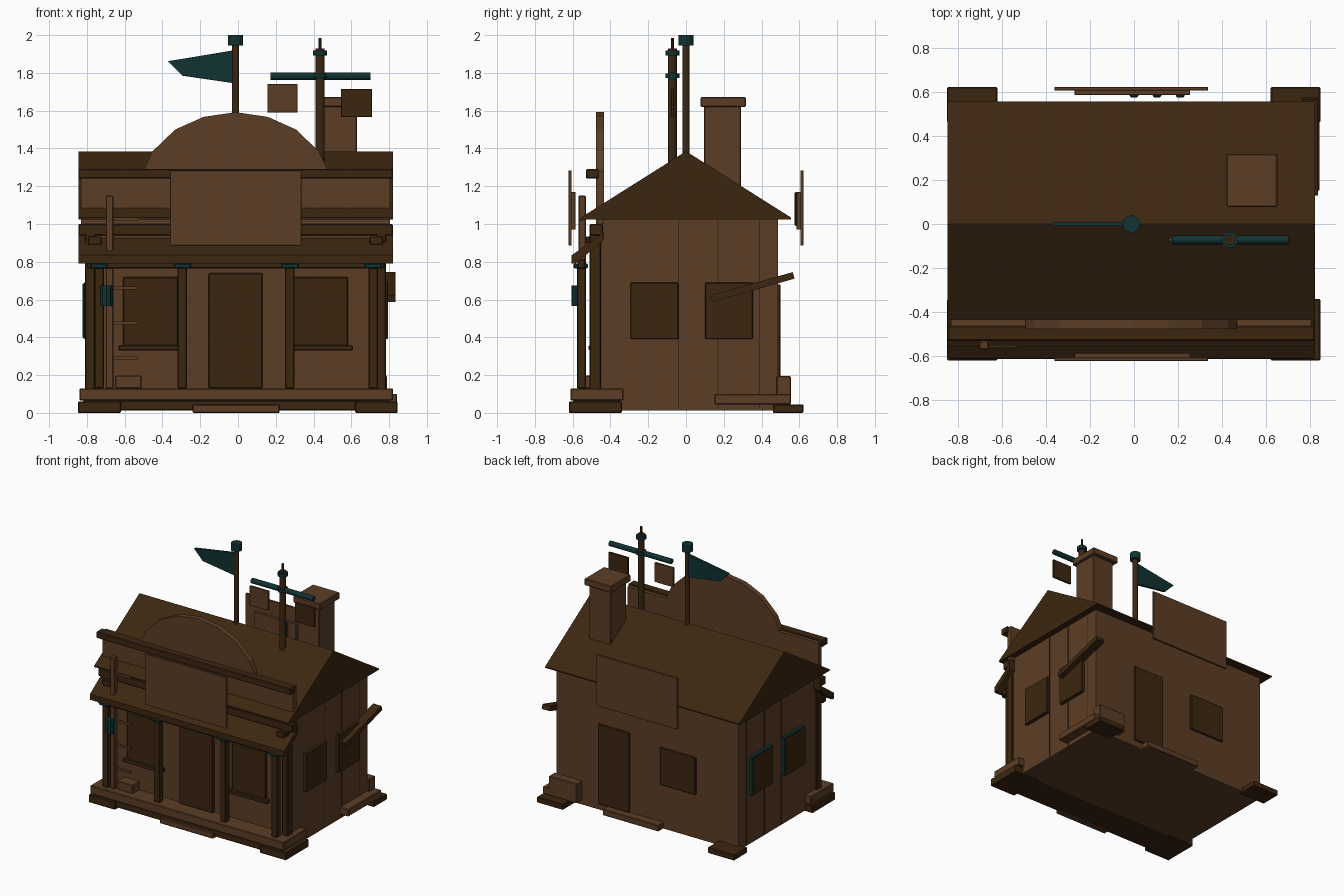
import bpy, bmesh, math
from mathutils import Vector

def mat(name, c):
    m = bpy.data.materials.new(name)
    m.diffuse_color = (*c, 1)
    return m

LIGHT = mat("light_wood", (0.107, 0.048, 0.0194))
DARK = mat("dark_wood", (0.045, 0.0194, 0.0052))
TEAL = mat("dark_teal", (0.0052, 0.032, 0.032))
CX = -0.0125  # the house centre line

def finish(name, bm, m, bevel=0.0):
    bmesh.ops.recalc_face_normals(bm, faces=bm.faces[:])
    me = bpy.data.meshes.new(name)
    bm.to_mesh(me)
    bm.free()
    me.materials.append(m)
    ob = bpy.data.objects.new(name, me)
    bpy.context.collection.objects.link(ob)
    if bevel:
        mod = ob.modifiers.new("edge", 'BEVEL')
        mod.width = bevel
        mod.segments = 1
    return ob

def box(name, x, y, z, m, bevel=0.005):
    bm = bmesh.new()
    bmesh.ops.create_cube(bm, size=1)
    for v in bm.verts:
        v.co = Vector([(r[0] + r[1]) / 2 + c * (r[1] - r[0]) for r, c in zip((x, y, z), v.co)])
    return finish(name, bm, m, bevel)

def prism(name, pts, axis, a, b, m):
    """Extrude a 2D outline along x (points are y,z) or y (points are x,z)."""
    bm = bmesh.new()
    put = (lambda p, t: (t, p[0], p[1])) if axis == 'x' else (lambda p, t: (p[0], t, p[1]))
    f = bm.faces.new([bm.verts.new(put(p, a)) for p in pts])
    r = bmesh.ops.extrude_face_region(bm, geom=[f])
    d = Vector((b - a, 0, 0)) if axis == 'x' else Vector((0, b - a, 0))
    bmesh.ops.translate(bm, vec=d, verts=[g for g in r['geom'] if isinstance(g, bmesh.types.BMVert)])
    return finish(name, bm, m)

def rod(name, x, y, z0, z1, r, m, n=12):
    bm = bmesh.new()
    bmesh.ops.create_cone(bm, cap_ends=True, segments=n, radius1=r, radius2=r, depth=z1 - z0)
    bmesh.ops.translate(bm, vec=(x, y, (z0 + z1) / 2), verts=bm.verts[:])
    return finish(name, bm, m)

# Main body and roof
box("walls", (-0.79, 0.77), (-0.476, 0.487), (0.012, 1.035), LIGHT, 0)
prism("gable_roof", [(-0.555, 1.025), (0.555, 1.025), (0.555, 1.035), (0, 1.385), (-0.555, 1.035)],
      'x', -0.845, 0.82, DARK)
for i, y in enumerate((-0.04, 0.17, 0.39)):
    for s, x in (("left", -0.791), ("right", 0.771)):
        box(f"{s}_plank_seam_{i}", (x - 0.002, x + 0.002), (y - 0.003, y + 0.003), (0.02, 1.02), DARK, 0)

# False front with arched top
arch = [(0.48, 1.30), (0.44, 1.385), (0.32, 1.50), (0.17, 1.567), (0, 1.592)]
outline = [(-0.818, 1.0), (0.818, 1.0), (0.818, 1.28), (0.48, 1.28)] + arch
outline += [(-x, z) for x, z in arch[-2::-1]] + [(-0.48, 1.28), (-0.818, 1.28)]
prism("false_front", [(x + CX, z) for x, z in outline], 'y', -0.476, -0.434, LIGHT)
box("upper_cornice", (-0.845, 0.82), (-0.53, -0.462), (1.24, 1.29), DARK)
box("lower_cornice", (-0.845, 0.82), (-0.51, -0.44), (0.94, 1.0), DARK)
for s in (-1, 1):
    box("corner_post", sorted((CX + s * 0.745, CX + s * 0.797)), (-0.51, -0.45), (0.1, 1.0), DARK)

# Porch roof, posts and deck
prism("porch_awning", [(-0.435, 0.915), (-0.435, 0.955), (-0.605, 0.835), (-0.605, 0.79), (-0.585, 0.79)],
      'x', -0.845, 0.82, DARK)
box("porch_beam", (-0.80, 0.775), (-0.575, -0.535), (0.765, 0.815), DARK)
for x in (-0.735, -0.295, 0.275, 0.715):
    box("porch_post", (x - 0.025, x + 0.025), (-0.578, -0.53), (0.13, 0.77), DARK)
    box("post_capital", (x - 0.045, x + 0.045), (-0.595, -0.52), (0.765, 0.79), TEAL)
for s in (-1, 1):
    x = CX + s * 0.745
    box("awning_block", (x - 0.035, x + 0.035), (-0.53, -0.46), (0.89, 0.935), DARK)
box("porch_deck", (-0.84, 0.82), (-0.612, -0.33), (0.065, 0.13), LIGHT)
box("porch_sill", (-0.82, 0.80), (-0.60, -0.35), (0.012, 0.066), DARK)
box("front_step", (-0.24, 0.22), (-0.62, -0.58), (0, 0.045), LIGHT)
for x in ((-0.848, -0.62), (0.62, 0.845)):
    box("front_foot", x, (-0.62, -0.34), (0, 0.06), DARK)
    box("back_foot", x, (0.46, 0.622), (0, 0.045), DARK)

# Doors and windows
box("front_door", (-0.155, 0.13), (-0.50, -0.47), (0.13, 0.74), DARK)
box("back_door", (0.14, 0.41), (0.48, 0.50), (0.06, 0.68), DARK)
box("back_window", (-0.43, -0.125), (0.48, 0.50), (0.35, 0.64), DARK)
for s in (-1, 1):
    c = CX + s * 0.45
    box("front_window", (c - 0.145, c + 0.145), (-0.495, -0.47), (0.35, 0.72), DARK)
    box("window_sill", (c - 0.17, c + 0.17), (-0.515, -0.47), (0.33, 0.36), DARK)
for y in ((-0.295, -0.04), (0.1, 0.355)):
    box("right_window", (0.76, 0.795), y, (0.39, 0.69), DARK)
    box("left_window_frame", (-0.818, -0.78), y, (0.39, 0.69), TEAL)
    box("left_window_pane", (-0.822, -0.81), (y[0] + 0.008, y[1] - 0.008), (0.398, 0.682), DARK, 0)

# Front and back signs
for n, s in (("front", -1), ("back", 1)):
    box(n + "_sign", (-0.36, 0.335), sorted((s * 0.605, s * 0.622)), (0.887, 1.283), LIGHT, 0.002)
    box(n + "_sign_backing", (-0.27, 0.255), sorted((s * 0.585, s * 0.607)), (0.97, 1.17), LIGHT, 0.002)
for x in (0.0, 0.105, 0.21):
    box("back_sign_stud", (x - 0.02, x + 0.02), (0.575, 0.59), (0.99, 1.17), TEAL, 0.006)

# Chimney
box("chimney", (0.445, 0.63), (0.095, 0.29), (1.15, 1.63), LIGHT)
box("chimney_cap", (0.42, 0.65), (0.077, 0.317), (1.62, 1.672), LIGHT)

# Flag
rod("flag_pole", -0.0125, 0, 1.35, 1.95, 0.019, DARK)
rod("flag_pole_cap", -0.0125, 0, 1.945, 2.0, 0.04, TEAL)
prism("flag", [(-0.02, 1.92), (-0.37, 1.862), (-0.295, 1.785), (-0.02, 1.745)], 'y', -0.01, 0.01, TEAL)

# Signal mast with crossbar and hanging panels
rod("mast", 0.435, -0.072, 1.28, 1.93, 0.024, DARK)
rod("mast_tip", 0.435, -0.072, 1.92, 1.985, 0.008, DARK, 8)
for z in (1.785, 1.905):
    rod("mast_collar", 0.435, -0.072, z - 0.013, z + 0.013, 0.037, TEAL)
bar = rod("mast_crossbar", 0, 0, -0.265, 0.265, 0.02, TEAL)
bar.rotation_euler = (0, math.pi / 2, 0)
bar.location = (0.437, -0.072, 1.783)
box("light_hanging_panel", (0.155, 0.315), (-0.08, -0.064), (1.59, 1.74), LIGHT, 0.002)
box("dark_hanging_panel", (0.545, 0.71), (-0.08, -0.064), (1.567, 1.715), DARK, 0.002)

# Rung pole, lantern and crate on the porch
box("rung_pole", (-0.70, -0.66), (-0.57, -0.53), (0.13, 1.15), LIGHT)
for z in (0.29, 0.475, 0.66, 1.025):
    box("pole_rung", (-0.67, -0.53), (-0.56, -0.545), (z - 0.008, z + 0.008), LIGHT, 0)
rod("lantern", -0.695, -0.57, 0.565, 0.675, 0.036, TEAL, 10)
box("porch_crate", (-0.65, -0.51), (-0.56, -0.46), (0.13, 0.197), LIGHT)

# Side plank, side beam, back crate and back step
u = Vector((0.435, 0.135)).normalized()
n = Vector((-u.y, u.x)) * 0.018
a, b = Vector((0.135, 0.605)), Vector((0.57, 0.728))
prism("leaning_plank", [a - n, b - n, b + n, a + n], 'x', 0.765, 0.835, DARK)
box("side_beam", (0.765, 0.842), (0.15, 0.555), (0.045, 0.1), LIGHT)
box("back_crate", (0.55, 0.79), (0.48, 0.555), (0.045, 0.195), LIGHT)
box("back_step", (-0.15, 0.33), (0.48, 0.552), (0.012, 0.06), LIGHT)
